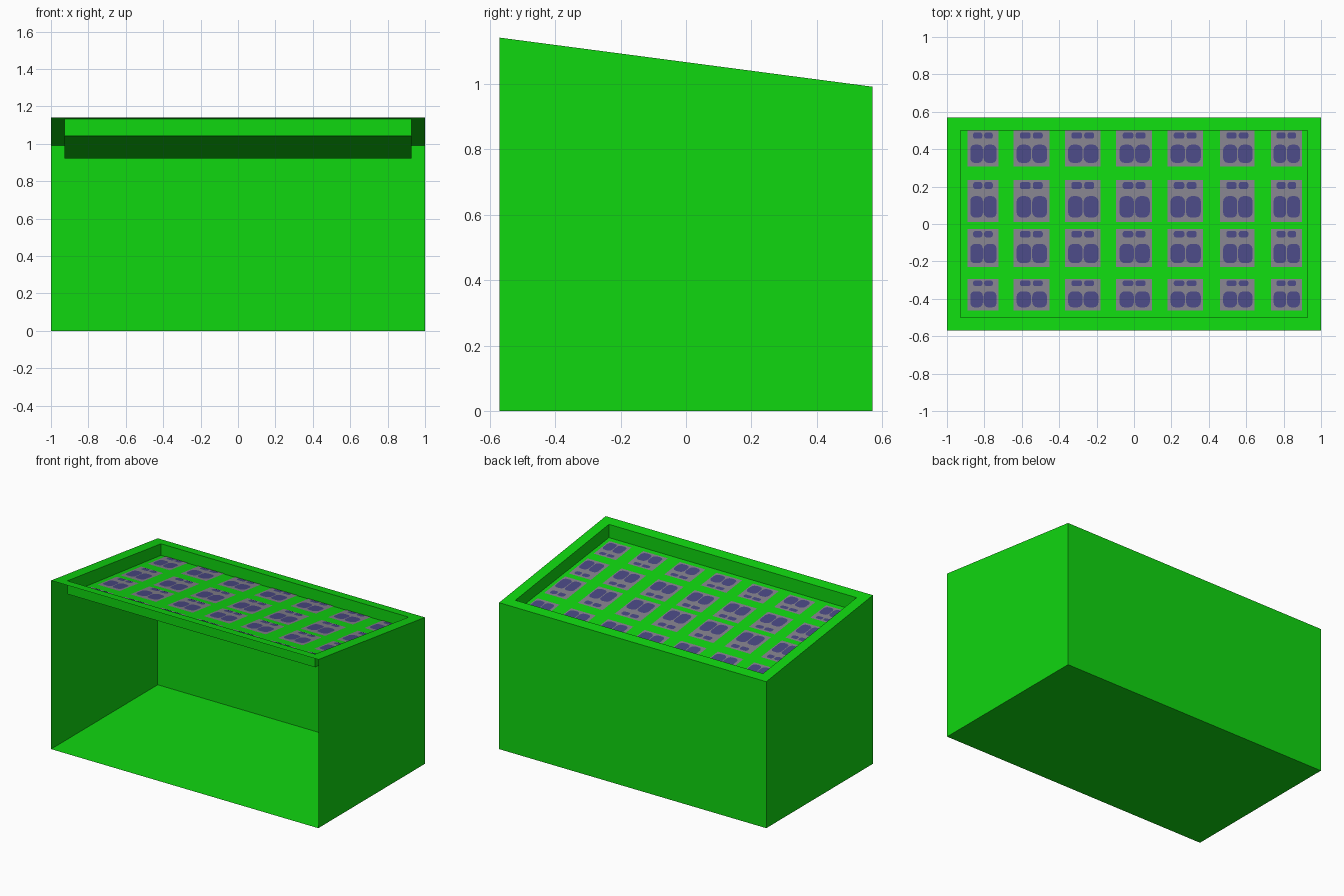
import bpy, math

if "Cube" in bpy.data.objects:
    bpy.data.objects.remove(bpy.data.objects["Cube"])


def material(name, rgb):
    m = bpy.data.materials.new(name)
    m.diffuse_color = (*rgb, 1.0)
    m.use_nodes = True
    m.node_tree.nodes["Principled BSDF"].inputs["Base Color"].default_value = m.diffuse_color
    return m


GREEN = material("bright_green", (0.0052, 0.68, 0.0052))
GREY = material("plate_grey", (0.23, 0.22, 0.265))
NAVY = material("navy_blue", (0.069, 0.066, 0.23))

HX, HY = 1.0, 0.57        # outer half sizes
IX, IY = 0.927, 0.5       # recess half sizes


def rim_z(y):
    return 1.066 - 0.1316 * y


def floor_z(y):
    return 0.982 - 0.12 * y


def sheet(name, verts, faces, mat):
    me = bpy.data.meshes.new(name)
    me.from_pydata(verts, [], faces)
    me.materials.append(mat)
    me.update()
    ob = bpy.data.objects.new(name, me)
    bpy.context.collection.objects.link(ob)
    return ob


def ring(hx, hy, height):
    """Four corners, counter-clockwise from front left."""
    return [(x * hx, y * hy, height(y * hy))
            for x, y in ((-1, -1), (1, -1), (1, 1), (-1, 1))]


outer_top = ring(HX, HY, rim_z)
inner_top = ring(IX, IY, rim_z)
inner_low = ring(IX, IY, floor_z)

# Thin outer shell, open at the front: base, right, back and left walls
sheet("cabinet_shell", ring(HX, HY, lambda y: 0.0) + outer_top,
      [(3, 2, 1, 0)] + [(i, (i + 1) % 4, (i + 1) % 4 + 4, i + 4) for i in (1, 2, 3)],
      GREEN)

# Sloping rim around the recess
sheet("sloping_rim", outer_top + inner_top,
      [(i, (i + 1) % 4, (i + 1) % 4 + 4, i + 4) for i in range(4)], GREEN)

# Sunken tray: four upright walls and a sloping floor
sheet("tray", inner_top + inner_low,
      [(i, (i + 1) % 4, (i + 1) % 4 + 4, i + 4) for i in range(4)] + [(4, 5, 6, 7)],
      GREEN)

# Grid of grey plates, each with two small and two large rounded navy patches
columns = [(-0.89, -0.725), (-0.645, -0.453), (-0.37, -0.178), (-0.095, 0.096),
           (0.178, 0.369), (0.46, 0.645), (0.732, 0.897)]
rows = [(-0.463, -0.294), (-0.23, -0.027), (0.012, 0.236), (0.307, 0.499)]
patches = [(0.18, 0.48, 0.78, 0.95), (0.54, 0.82, 0.78, 0.95),
           (0.09, 0.495, 0.10, 0.61), (0.525, 0.94, 0.10, 0.61)]


def rounded(x0, x1, y0, y1, lift, corner=0.36, steps=3):
    """Outline of a rounded rectangle lying on the tray floor."""
    r = corner * min(x1 - x0, y1 - y0)
    pts = []
    for q, (cx, cy) in enumerate(((x1 - r, y1 - r), (x0 + r, y1 - r),
                                  (x0 + r, y0 + r), (x1 - r, y0 + r))):
        for k in range(steps + 1):
            a = math.pi / 2 * (q + k / steps)
            x, y = cx + r * math.cos(a), cy + r * math.sin(a)
            pts.append((x, y, floor_z(y) + lift))
    return pts


plate_v, plate_f, patch_v, patch_f = [], [], [], []
for y0, y1 in rows:
    for x0, x1 in columns:
        n = len(plate_v)
        plate_v += [(x, y, floor_z(y) + 0.003)
                    for x, y in ((x0, y0), (x1, y0), (x1, y1), (x0, y1))]
        plate_f.append(tuple(range(n, n + 4)))
        w, h = x1 - x0, y1 - y0
        for a, b, c, d in patches:
            n = len(patch_v)
            pts = rounded(x0 + a * w, x0 + b * w, y0 + c * h, y0 + d * h, 0.006)
            patch_v += pts
            patch_f.append(tuple(range(n, n + len(pts))))

sheet("tray_plates", plate_v, plate_f, GREY)
sheet("plate_patches", patch_v, patch_f, NAVY)
